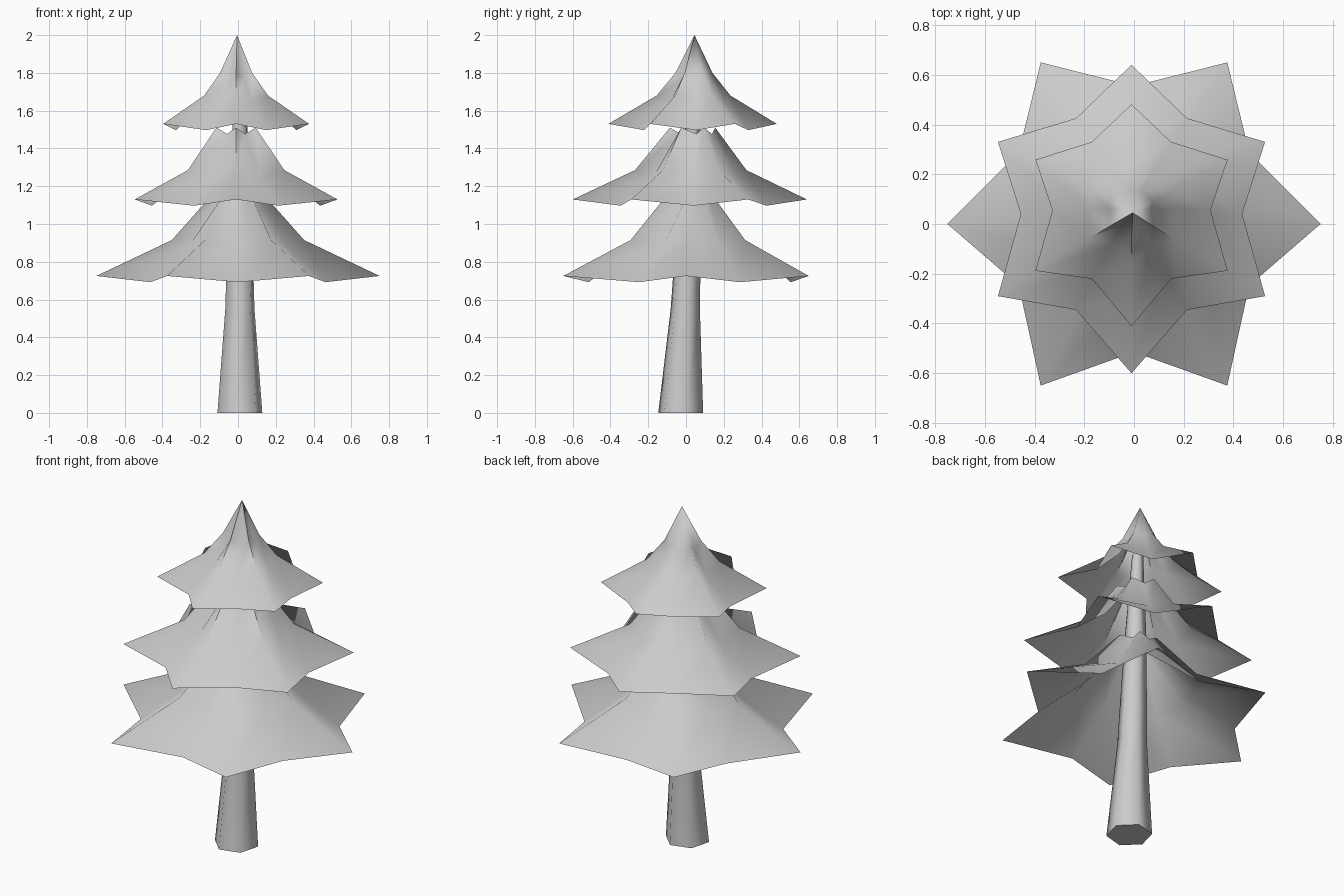
import bpy, bmesh
from math import cos, sin, radians, pi

cube = bpy.data.objects.get("Cube")
if cube:
    bpy.data.objects.remove(cube)

grey = bpy.data.materials.new("light_grey")
grey.use_nodes = True
colour = (0.6, 0.6, 0.6, 1)
grey.diffuse_color = colour
grey.node_tree.nodes["Principled BSDF"].inputs["Base Color"].default_value = colour


def lean(z):
    """Slight backward lean of the tree axis."""
    return -0.028 + 0.044 * min(z, 1.6)


def finish(name, bm, sharp_angle):
    mesh = bpy.data.meshes.new(name)
    bm.to_mesh(mesh)
    bm.free()
    mesh.materials.append(grey)
    obj = bpy.data.objects.new(name, mesh)
    bpy.context.collection.objects.link(obj)
    bpy.ops.object.select_all(action='DESELECT')
    obj.select_set(True)
    bpy.context.view_layer.objects.active = obj
    bpy.ops.object.shade_smooth_by_angle(angle=radians(sharp_angle))


def bridge(bm, lower, upper):
    count = len(lower)
    for i in range(count):
        j = (i + 1) % count
        bm.faces.new((lower[i], lower[j], upper[j], upper[i]))


def branch_layer(name, centre_x, turn, rings, apex=None):
    """Open six-pointed skirt; each ring is (height, tip radius, notch radius, centre y)."""
    bm = bmesh.new()
    previous = None
    for z, tip, notch, cy in rings:
        ring = []
        for i in range(12):
            a = turn + i * pi / 6
            is_notch = i % 2
            r = notch if is_notch else tip
            drop = 0.033 if is_notch else 0
            shift = 0.02 if is_notch else 0
            ring.append(bm.verts.new((centre_x + r * cos(a), cy + shift + r * sin(a), z - drop)))
        if previous:
            bridge(bm, previous, ring)
        previous = ring
    if apex:
        top = bm.verts.new(apex)
        for i in range(12):
            bm.faces.new((previous[i], previous[(i + 1) % 12], top))
    finish(name, bm, 80)


# Trunk: tapering hexagonal post, with closed ends
bm = bmesh.new()
previous = None
for z, r in ((0, 0.123), (0.55, 0.08), (0.75, 0.074), (1.2, 0.058), (1.7, 0.03)):
    ring = [bm.verts.new((0.01 + r * cos(radians(15 + 60 * i)),
                          lean(z) + r * sin(radians(15 + 60 * i)), z)) for i in range(6)]
    if previous:
        bridge(bm, previous, ring)
    else:
        bm.faces.new(ring[::-1])
    previous = ring
bm.faces.new(previous)
finish("trunk", bm, 70)

# Branch layers: the lower two are open at the top, the upper one closes to a point
branch_layer("lower_branches", 0, 0,
             ((0.725, 0.75, 0.535, 0.0), (0.915, 0.35, 0.3, 0.01), (1.18, 0.115, 0.09, 0.02)))
branch_layer("middle_branches", -0.01, pi / 6,
             ((1.13, 0.62, 0.445, 0.02), (1.285, 0.295, 0.25, 0.025), (1.51, 0.12, 0.095, 0.035)))
branch_layer("upper_branches", -0.01, pi / 6,
             ((1.53, 0.446, 0.318, 0.035), (1.68, 0.195, 0.165, 0.04), (1.8, 0.098, 0.085, 0.042)),
             apex=(-0.005, 0.045, 2.0))
